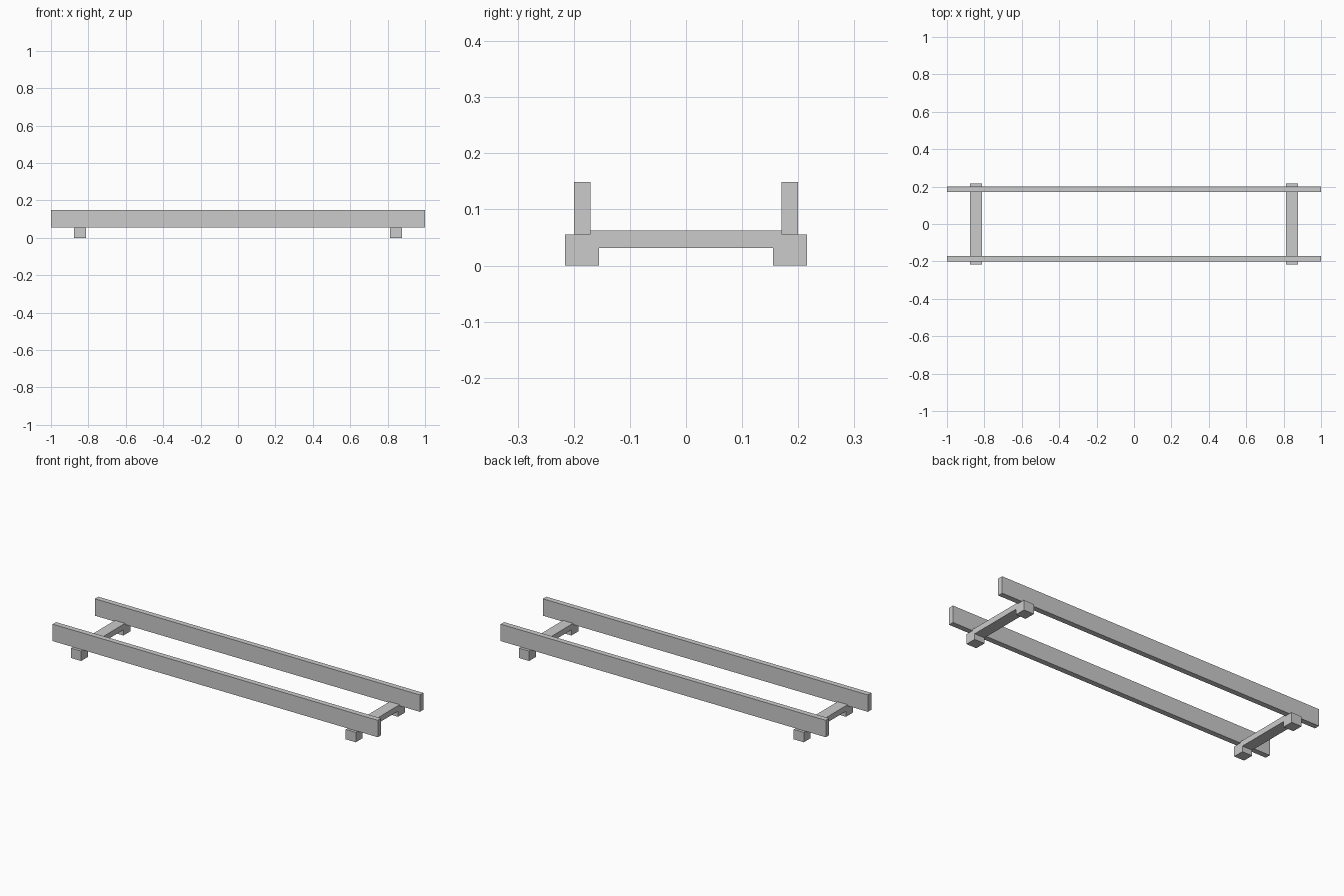
import bpy
import bmesh

cube = bpy.data.objects.get("Cube")
if cube:
    bpy.data.objects.remove(cube, do_unlink=True)

# One plain grey for the whole frame
GREY = (0.6, 0.6, 0.6, 1.0)
grey = bpy.data.materials.new("plain grey")
grey.use_nodes = True
grey.diffuse_color = GREY
grey.node_tree.nodes["Principled BSDF"].inputs["Base Color"].default_value = GREY


def extrude_along_x(name, outline, x_start, x_end):
    """Make a solid by extruding a (y, z) outline along x."""
    bm = bmesh.new()
    face = bm.faces.new([bm.verts.new((x_start, y, z)) for y, z in outline])
    result = bmesh.ops.extrude_face_region(bm, geom=[face])
    moved = [v for v in result["geom"] if isinstance(v, bmesh.types.BMVert)]
    bmesh.ops.translate(bm, verts=moved, vec=(x_end - x_start, 0, 0))
    bmesh.ops.recalc_face_normals(bm, faces=bm.faces)
    mesh = bpy.data.meshes.new(name)
    bm.to_mesh(mesh)
    bm.free()
    mesh.materials.append(grey)
    obj = bpy.data.objects.new(name, mesh)
    bpy.context.collection.objects.link(obj)
    return obj


FOOT_OUTER, FOOT_INNER = 0.216, 0.155
RAIL_OUTER, RAIL_INNER = 0.2, 0.17
SEAT_Z, RAIL_TOP = 0.055, 0.149
BAR_BOTTOM, BAR_TOP = 0.031, 0.062

# Long upright rails
for name, side in (("front_rail", -1), ("back_rail", 1)):
    outline = [(side * RAIL_INNER, SEAT_Z), (side * RAIL_OUTER, SEAT_Z),
               (side * RAIL_OUTER, RAIL_TOP), (side * RAIL_INNER, RAIL_TOP)]
    extrude_along_x(name, outline, -1, 1)

# Cross supports: a bar with a foot at each end, notched to seat the rails
half = [(FOOT_INNER, BAR_BOTTOM), (FOOT_INNER, 0), (FOOT_OUTER, 0),
        (FOOT_OUTER, SEAT_Z), (RAIL_INNER, SEAT_Z), (RAIL_INNER, BAR_TOP)]
profile = half + [(-y, z) for y, z in reversed(half)]
for name, x in (("right_cross_support", -0.845), ("left_cross_support", 0.845)):
    extrude_along_x(name, profile, x - 0.031, x + 0.031)
